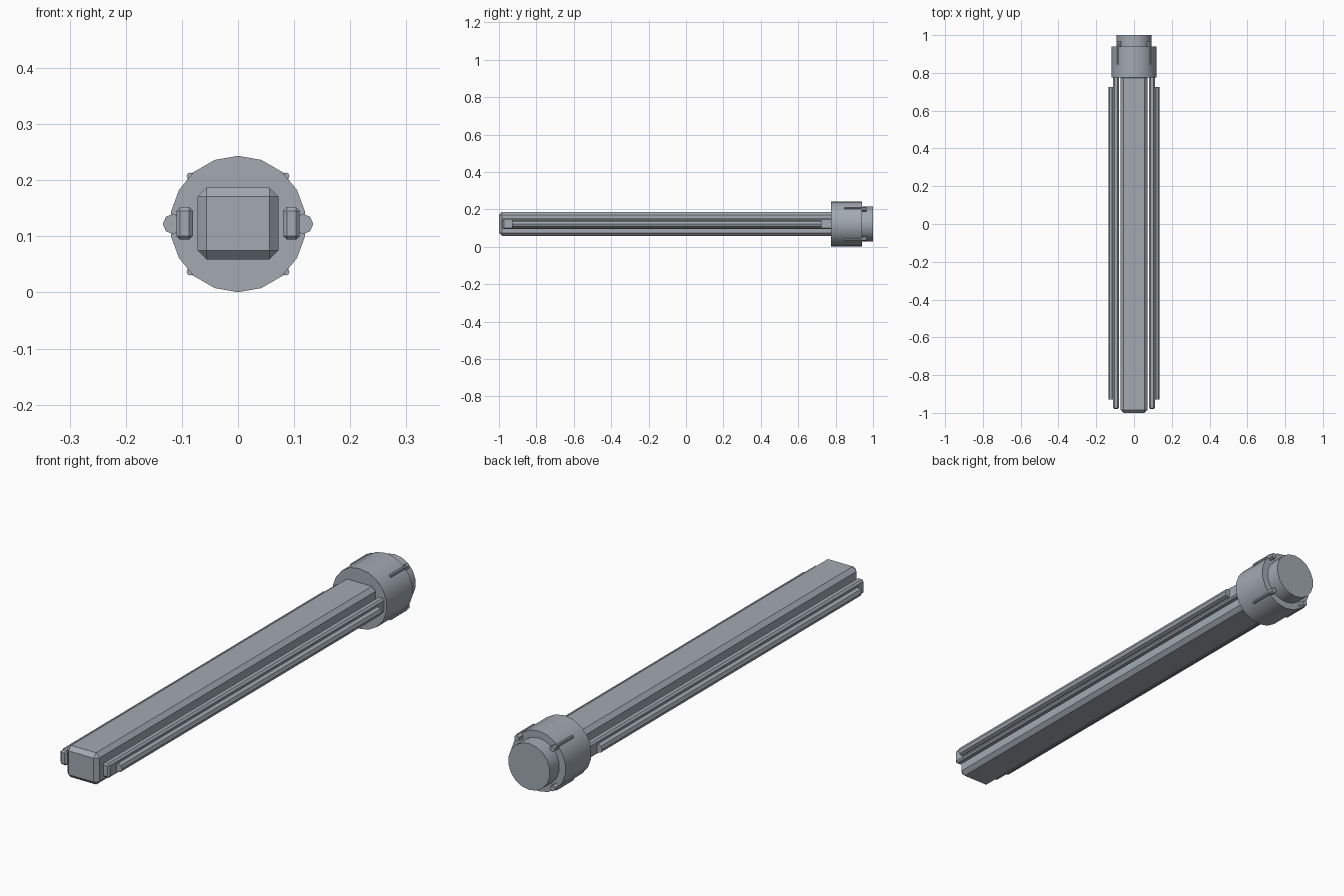
import bpy
from math import pi, cos, sin, radians

if "Cube" in bpy.data.objects:
    bpy.data.objects.remove(bpy.data.objects["Cube"])

ZC = 0.122  # height of the long axis

steel = bpy.data.materials.new("blue_grey_steel")
steel.diffuse_color = (0.36, 0.40, 0.44, 1)
steel.use_nodes = True
steel.node_tree.nodes["Principled BSDF"].inputs["Base Color"].default_value = steel.diffuse_color


def box(name, x, z, y0, y1, w, h, bevel):
    """Chamfered bar running along y."""
    bpy.ops.mesh.primitive_cube_add(size=1, location=(x, (y0 + y1) / 2, z))
    ob = bpy.context.object
    ob.name = name
    ob.scale = (w, y1 - y0, h)
    bpy.ops.object.transform_apply(location=False, rotation=False, scale=True)
    mod = ob.modifiers.new("Chamfer", 'BEVEL')
    mod.width, mod.segments = bevel, 1
    ob.data.materials.append(steel)


def rod(name, x, z, y0, y1, radius, sides, smooth=True):
    """Closed cylinder running along y."""
    bpy.ops.mesh.primitive_cylinder_add(vertices=sides, radius=radius, depth=y1 - y0,
                                        location=(x, (y0 + y1) / 2, z),
                                        rotation=(pi / 2, 0, 0))
    ob = bpy.context.object
    ob.name = name
    bpy.ops.object.transform_apply(location=False, rotation=True, scale=False)
    ob.data.materials.append(steel)
    if smooth:
        bpy.ops.object.shade_smooth_by_angle(angle=radians(30))


# Main square bar
box("main_bar", 0, 0.123, -1.0, 0.79, 0.144, 0.128, 0.016)

# Collar and end cap
rod("collar", 0, ZC, 0.775, 0.94, 0.1215, 18)
rod("end_cap", 0, ZC, 0.93, 1.0, 0.0935, 18)

# Side rails with outer rods
for side, s in (("left", -1), ("right", 1)):
    box(side + "_rail", s * 0.095, 0.123, -0.98, 0.785, 0.030, 0.058, 0.007)
    rod(side + "_outer_rod", s * 0.116, ZC, -0.93, 0.725, 0.018, 8, smooth=False)

# Four pins let into the collar, each with a small head behind it
for i in range(4):
    a = pi / 4 + i * pi / 2
    c, s = cos(a), sin(a)
    rod(f"pin_{i + 1}", 0.121 * c, ZC + 0.121 * s, 0.845, 0.95, 0.006, 8)
    rod(f"pin_head_{i + 1}", 0.113 * c, ZC + 0.113 * s, 0.935, 0.965, 0.012, 6,
        smooth=False)
